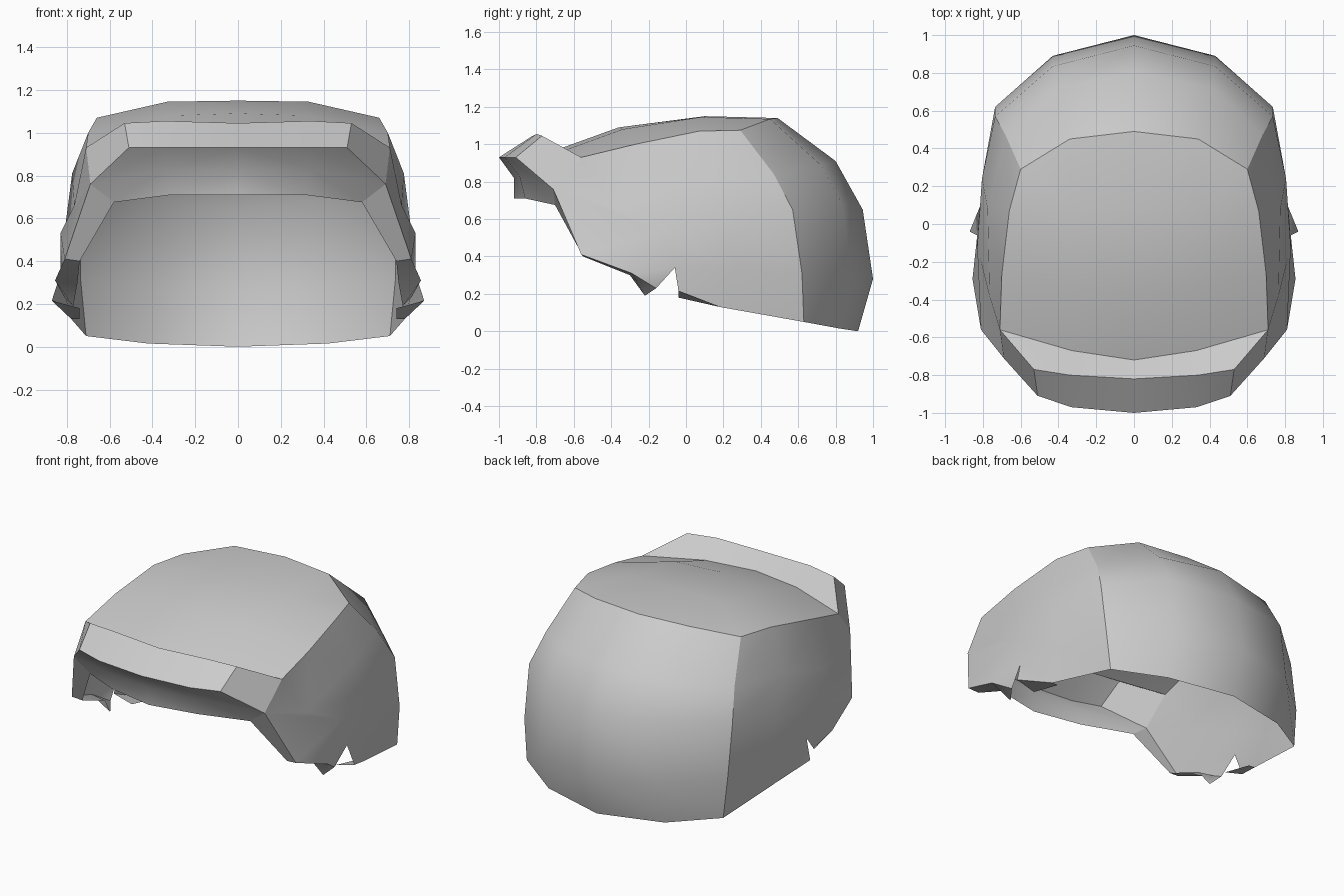
import bpy, bmesh, math
from mathutils import Vector

if "Cube" in bpy.data.objects:
    bpy.data.objects.remove(bpy.data.objects["Cube"])


def shell(name, rows, extra=()):
    """Skin rows of points (right half) into a sheet, then mirror it on x."""
    bm = bmesh.new()
    cache = {}

    def vert(p):
        if p not in cache:
            cache[p] = bm.verts.new(p)
        return cache[p]

    quads = []
    for a, b in zip(rows, rows[1:]):
        for i in range(len(a) - 1):
            quads.append((a[i], a[i + 1], b[i + 1], b[i]))
    for f in quads + list(extra):
        bm.faces.new([vert(p) for p in f])
    bmesh.ops.recalc_face_normals(bm, faces=bm.faces)
    # keep the sheet facing away from the head
    out = sum(f.normal.dot(f.calc_center_median() - Vector((0, 0, 0.5))) * f.calc_area()
              for f in bm.faces)
    if out < 0:
        bmesh.ops.reverse_faces(bm, faces=bm.faces)
    me = bpy.data.meshes.new(name)
    bm.to_mesh(me)
    bm.free()
    ob = bpy.data.objects.new(name, me)
    bpy.context.collection.objects.link(ob)
    bpy.ops.object.select_all(action='DESELECT')
    ob.select_set(True)
    bpy.context.view_layer.objects.active = ob
    bpy.ops.object.shade_smooth_by_angle(angle=math.radians(32))
    m = ob.modifiers.new("mirror", 'MIRROR')
    m.use_clip = True
    return ob


# Back panel rows, centre to side seam, crown to nape
back = [
    [(0, 0.49, 1.14), (0.34, 0.45, 1.135), (0.60, 0.29, 1.075)],
    [(0, 0.80, 0.91), (0.41, 0.72, 0.89), (0.68, 0.47, 0.84)],
    [(0, 0.945, 0.65), (0.43, 0.835, 0.68), (0.735, 0.57, 0.65)],
    [(0, 1.0, 0.28), (0.43, 0.89, 0.29), (0.735, 0.62, 0.31)],
    [(0, 0.92, 0), (0.42, 0.82, 0.015), (0.71, 0.63, 0.05)],
]
shell("back_hair", back)

# Crown rows, front to back
crown = [
    [(0, -0.72, 0.96), (0.33, -0.67, 0.96), (0.71, -0.56, 0.93)],
    [(0, -0.36, 1.09), (0.32, -0.34, 1.08), (0.70, -0.27, 1.0)],
    [(0, 0.10, 1.15), (0.33, 0.08, 1.145), (0.66, 0.07, 1.07)],
    back[0],
]
shell("crown_hair", crown)

# Fringe: raised ridge, front lip, underside and inner rim
ridge = [(0, -0.82, 1.045), (0.34, -0.80, 1.055), (0.53, -0.77, 1.045)]
lip = [(0, -1.0, 0.93), (0.33, -0.97, 0.93), (0.51, -0.91, 0.93)]
under = [(0, -0.92, 0.82), (0.34, -0.89, 0.83), (0.69, -0.71, 0.76)]
inner = [(0, -0.92, 0.71), (0.31, -0.86, 0.71), (0.58, -0.70, 0.675)]
shell("fringe", [crown[0], ridge, lip, under, inner],
      [(crown[0][2], ridge[2], lip[2], under[2])])

# Side hair rows, front to back, sharing the crown and back seams
temple = (0.81, -0.56, 0.41)
burn = (0.855, -0.29, 0.31)
notch = (0.83, -0.06, 0.34)
ear_back = (0.80, 0.25, 0.33)
nape = (0.78, 0.18, 0.13)
tip = (0.87, -0.04, 0.215)
burn_end = (0.81, -0.16, 0.23)
side = [
    [row[2] for row in crown],
    [under[2], (0.765, -0.38, 0.66), (0.775, 0.08, 0.81), back[1][2]],
    [temple, (0.83, -0.12, 0.53), (0.805, 0.24, 0.58), back[2][2]],
    [burn, notch, ear_back, back[3][2]],
]
shell("side_hair", side, [
    (burn, burn_end, notch),
    (notch, tip, nape, ear_back),
    (ear_back, nape, back[4][2], back[3][2]),
])

# Turned-in rim along the temple and the small points around the ear
temple_in = (0.74, -0.55, 0.40)
burn_in = (0.75, -0.30, 0.30)
spike = (0.77, -0.22, 0.19)
shell("temple_rim", [[under[2], temple, burn, burn_end],
                     [inner[2], temple_in, burn_in, spike]])
shell("ear_tuft", [[tip, nape], [(0.74, -0.04, 0.18), (0.74, 0.18, 0.13)]])
